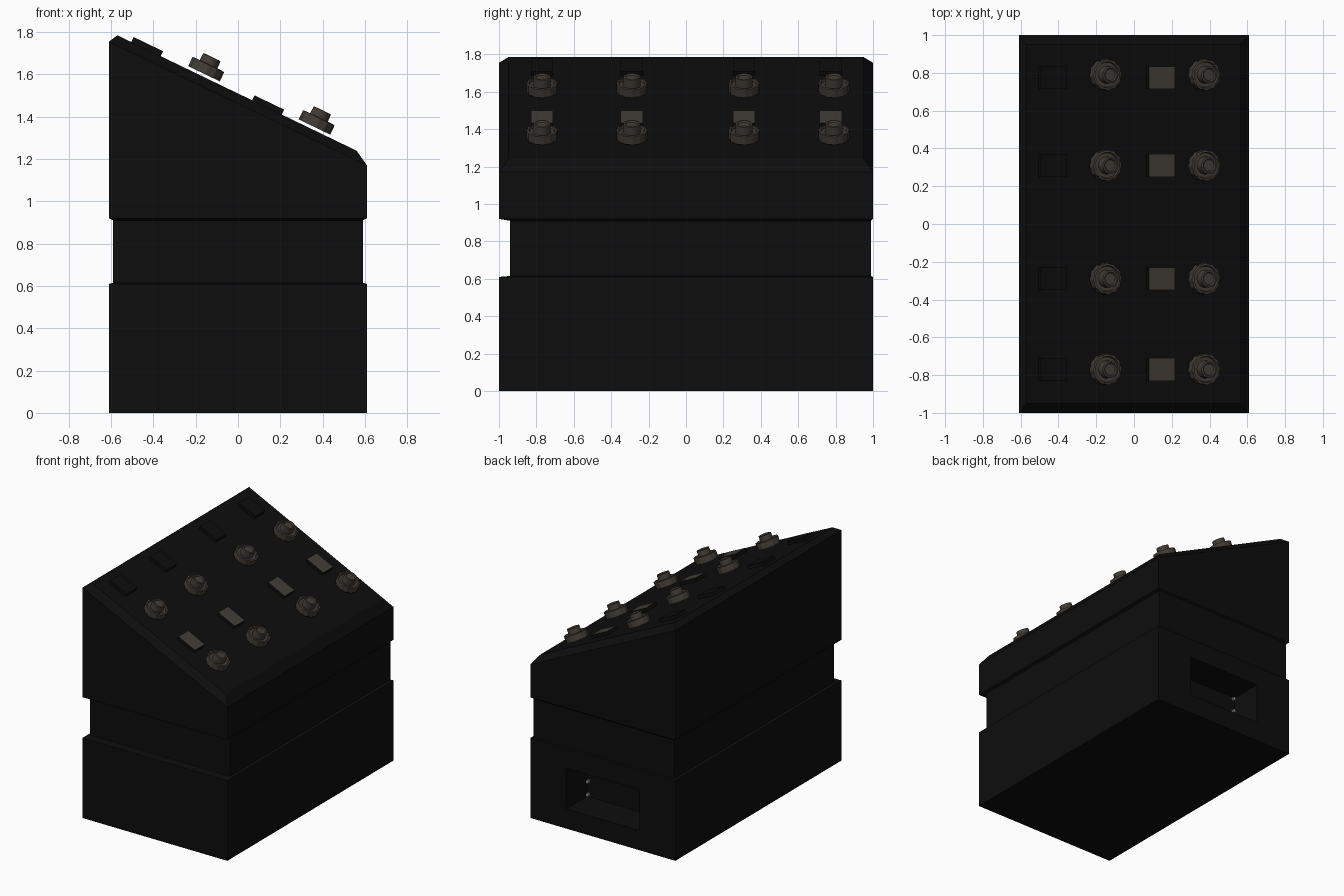
import bpy, bmesh, math
from mathutils import Matrix, Vector

if "Cube" in bpy.data.objects:
    bpy.data.objects.remove(bpy.data.objects["Cube"], do_unlink=True)


def material(name, rgb):
    m = bpy.data.materials.new(name)
    m.use_nodes = True
    m.diffuse_color = (*rgb, 1)
    m.node_tree.nodes["Principled BSDF"].inputs["Base Color"].default_value = (*rgb, 1)
    return m


BLACK = material("casing_black", (0.004, 0.004, 0.004))
BROWN = material("control_brown", (0.055, 0.046, 0.037))
GREY = material("contact_grey", (0.3, 0.3, 0.3))


def finish(bm, name, mats, matrix=None, smooth=False):
    bmesh.ops.recalc_face_normals(bm, faces=bm.faces)
    mesh = bpy.data.meshes.new(name)
    bm.to_mesh(mesh)
    bm.free()
    for m in mats:
        mesh.materials.append(m)
    ob = bpy.data.objects.new(name, mesh)
    bpy.context.collection.objects.link(ob)
    if matrix:
        ob.matrix_world = matrix
    if smooth:
        bpy.ops.object.select_all(action="DESELECT")
        ob.select_set(True)
        bpy.context.view_layer.objects.active = ob
        bpy.ops.object.shade_smooth_by_angle(angle=math.radians(35))


def loft(bm, rings):
    loops = [[bm.verts.new(p) for p in ring] for ring in rings]
    n = len(loops[0])
    for a, b in zip(loops, loops[1:]):
        for i in range(n):
            j = (i + 1) % n
            bm.faces.new((a[i], a[j], b[j], b[i]))
    bm.faces.new(loops[0])
    bm.faces.new(loops[-1])


def rectangle(x0, x1, y0, y1, z_left, z_right):
    return [(x0, y0, z_left), (x1, y0, z_right), (x1, y1, z_right), (x0, y1, z_left)]


# Casing: plinth, recessed waist, sloping head with chamfered rim
W = 0.61
bm = bmesh.new()
loft(bm, [
    rectangle(-W, W, -1, 1, 0, 0),
    rectangle(-W, W, -1, 1, 0.61, 0.61),
    rectangle(-0.59, 0.59, -0.94, 0.99, 0.615, 0.615),
    rectangle(-0.59, 0.59, -0.94, 0.99, 0.91, 0.91),
    rectangle(-W, W, -1, 1, 0.92, 0.92),
    rectangle(-W, W, -1, 1, 1.755, 1.17),
    rectangle(-0.57, 0.56, -0.95, 0.95, 1.785, 1.24),
])
bmesh.ops.recalc_face_normals(bm, faces=bm.faces)

# Socket recess in the back of the plinth
back = next(f for f in bm.faces
            if f.normal.y > 0.9 and f.calc_center_median().z < 0.5)
bmesh.ops.inset_individual(bm, faces=[back], thickness=0.1)
for v in back.verts:
    v.co = (math.copysign(0.31, v.co.x), 1, 0.15 if v.co.z < 0.3 else 0.46)
inner = bmesh.ops.extrude_discrete_faces(bm, faces=[back])["faces"][0]
for v in inner.verts:
    v.co.y -= 0.25
finish(bm, "casing", [BLACK])

# Contacts at both sides of the socket
for side, label in ((-1, "right"), (1, "left")):
    for i, z in enumerate((0.17, 0.27, 0.345, 0.445)):
        bm = bmesh.new()
        bmesh.ops.create_cone(bm, cap_ends=True, segments=10, radius1=0.013,
                              radius2=0.013, depth=0.02)
        finish(bm, f"{label}_socket_contact_{i}", [GREY],
               Matrix.Translation((side * 0.295, 0.757, z)) @ Matrix.Rotation(math.pi / 2, 4, "X"))

# Frame of the sloping panel
TILT = Matrix.Rotation(math.atan2(0.545, 1.13), 4, "Y")


def on_panel(x, y, lift):
    z = 1.785 - 0.545 / 1.13 * (x + 0.57)
    return Matrix.Translation((x, y, z)) @ TILT @ Matrix.Translation((0, 0, lift))


def knob(name, matrix):
    # Fluted skirt, shallow groove and raised dished cap
    profile = [(0.083, 0), (0.083, 0.048), (0.07, 0.05), (0.066, 0.036), (0.047, 0.036),
               (0.045, 0.086), (0.036, 0.088), (0.03, 0.08)]
    sides = 48
    bm = bmesh.new()
    rings = []
    for r, z in profile:
        ring = []
        for i in range(sides):
            a = math.tau * i / sides
            k = r - 0.004 * (i % 4 // 2) if r > 0.08 else r
            ring.append((k * math.cos(a), k * math.sin(a), z))
        rings.append(ring)
    loft(bm, rings)
    finish(bm, name, [BROWN], matrix, smooth=True)


def button(name, matrix, top):
    bm = bmesh.new()
    bmesh.ops.create_cube(bm, size=1)
    bmesh.ops.scale(bm, vec=Vector((0.155, 0.12, 0.04)), verts=bm.verts)
    bm.normal_update()
    for f in bm.faces:
        f.material_index = 1 if f.normal.z > 0.9 else 0
    finish(bm, name, [BLACK, top], matrix)


# Four channels, each with two knobs and two buttons
for i, y in enumerate((-0.77, -0.29, 0.31, 0.79)):
    knob(f"upper_knob_{i}", on_panel(-0.167, y, 0.014))
    knob(f"lower_knob_{i}", on_panel(0.355, y, 0.014))
    by = min(y, 0.775)
    button(f"upper_button_{i}", on_panel(-0.435, by, 0.006), BLACK)
    button(f"lower_button_{i}", on_panel(0.137, by, 0.006), BROWN)
